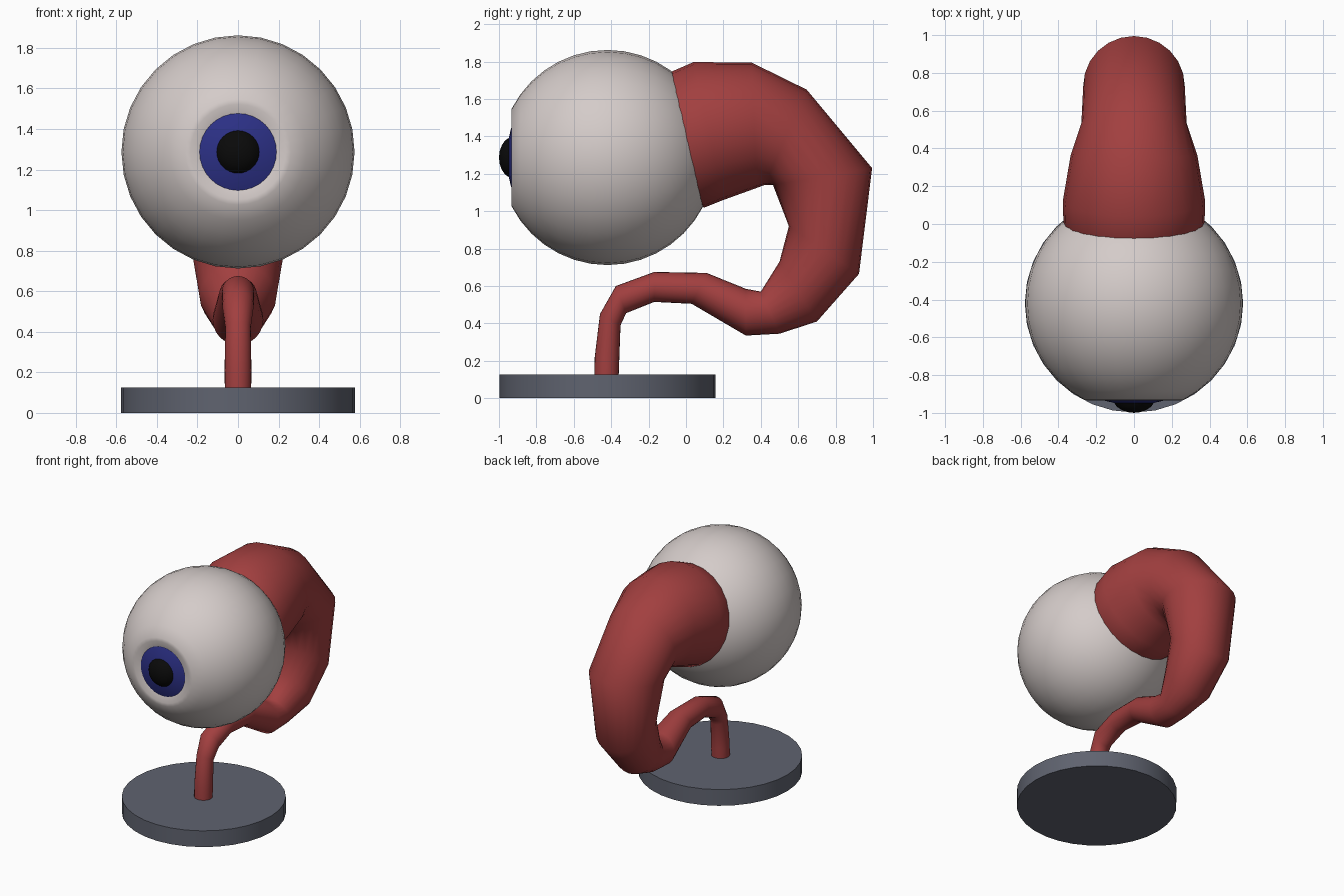
import bpy, bmesh, math
from mathutils import Vector

if "Cube" in bpy.data.objects:
    bpy.data.objects.remove(bpy.data.objects["Cube"])


def finish(name, verts, faces, color, angle=50):
    me = bpy.data.meshes.new(name)
    me.from_pydata(verts, [], faces)
    bm = bmesh.new()
    bm.from_mesh(me)
    bmesh.ops.remove_doubles(bm, verts=bm.verts, dist=1e-5)
    bmesh.ops.recalc_face_normals(bm, faces=bm.faces)
    bm.to_mesh(me)
    bm.free()
    ob = bpy.data.objects.new(name, me)
    bpy.context.collection.objects.link(ob)
    mat = bpy.data.materials.new(name + "_colour")
    mat.diffuse_color = (*color, 1)
    mat.use_nodes = True
    mat.node_tree.nodes["Principled BSDF"].inputs["Base Color"].default_value = mat.diffuse_color
    me.materials.append(mat)
    bpy.ops.object.select_all(action='DESELECT')
    bpy.context.view_layer.objects.active = ob
    ob.select_set(True)
    bpy.ops.object.shade_smooth_by_angle(angle=math.radians(angle))
    return ob


def loft(rings):
    """Join equal-length rings of points with quads."""
    n = len(rings[0])
    verts = [p for r in rings for p in r]
    faces = [(i * n + j, i * n + (j + 1) % n, (i + 1) * n + (j + 1) % n, (i + 1) * n + j)
             for i in range(len(rings) - 1) for j in range(n)]
    return verts, faces


def circle(centre, u, v, r, n):
    return [centre + (u * math.cos(2 * math.pi * k / n) + v * math.sin(2 * math.pi * k / n)) * r
            for k in range(n)]


X, Y, Z = Vector((1, 0, 0)), Vector((0, 1, 0)), Vector((0, 0, 1))
EYE_Z, EYE_Y, EYE_R = 1.287, -0.42, 0.575


def lathe_y(name, profile, color, n=32):
    """Revolve (radius, y) points about the eye's front-to-back axis."""
    rings = [circle(Vector((0, y, EYE_Z)), X, Z, max(r, 1e-7), n) for r, y in profile]
    return finish(name, *loft(rings), color)


# Base disc
rings = [circle(Vector((0, EYE_Y, z)), X, Y, r, 32)
         for r, z in ((1e-7, 0), (0.578, 0), (0.578, 0.126), (1e-7, 0.126))]
finish("base", *loft(rings), (0.115, 0.125, 0.16))

# Eyeball: sphere with a shallow dimple at the front
ball = [(EYE_R * math.sin(a), EYE_Y + EYE_R * math.cos(a))
        for a in (math.pi * i / 20 for i in range(18))]
lathe_y("eyeball", ball + [(0.235, -0.934), (0.19, -0.922)], (0.66, 0.6, 0.585))

# Iris and domed pupil
lathe_y("iris", [(0.19, -0.922), (0.15, -0.937), (0.105, -0.947)], (0.025, 0.03, 0.24))
lathe_y("pupil", [(0.105, -0.947), (0.09, -0.968), (0.065, -0.985), (0.035, -0.996), (0, -1.0)],
        (0.003, 0.003, 0.003))

# Curling stalk: each ring spans two side-view (y, z) points, and is round
spans = [
    (-.49, .12, -.36, .12), (-.488, .22, -.357, .20), (-.46, .45, -.35, .39),
    (-.375, .60, -.32, .455), (-.17, .675, -.17, .515), (.11, .67, .03, .505),
    (.32, .585, .32, .335), (.40, .57, .50, .345), (.50, .73, .70, .41),
    (.55, .92, .925, .665), (.465, 1.14, .995, 1.23), (.42, 1.14, .645, 1.65),
    (.38, 1.125, .35, 1.795), (.20, 1.06, .04, 1.797), (.10, 1.02, -.08, 1.745),
    (.05, 1.03, -.12, 1.72),
]
# flip the first rings so every span runs inner side to outer side consistently
rings = []
for y1, z1, y2, z2 in spans:
    a, b = Vector((0, y1, z1)), Vector((0, y2, z2))
    d = b - a
    rings.append(circle((a + b) / 2, X, d.normalized(), d.length / 2, 24))
finish("stalk", *loft(rings), (0.36, 0.05, 0.05), 70)
